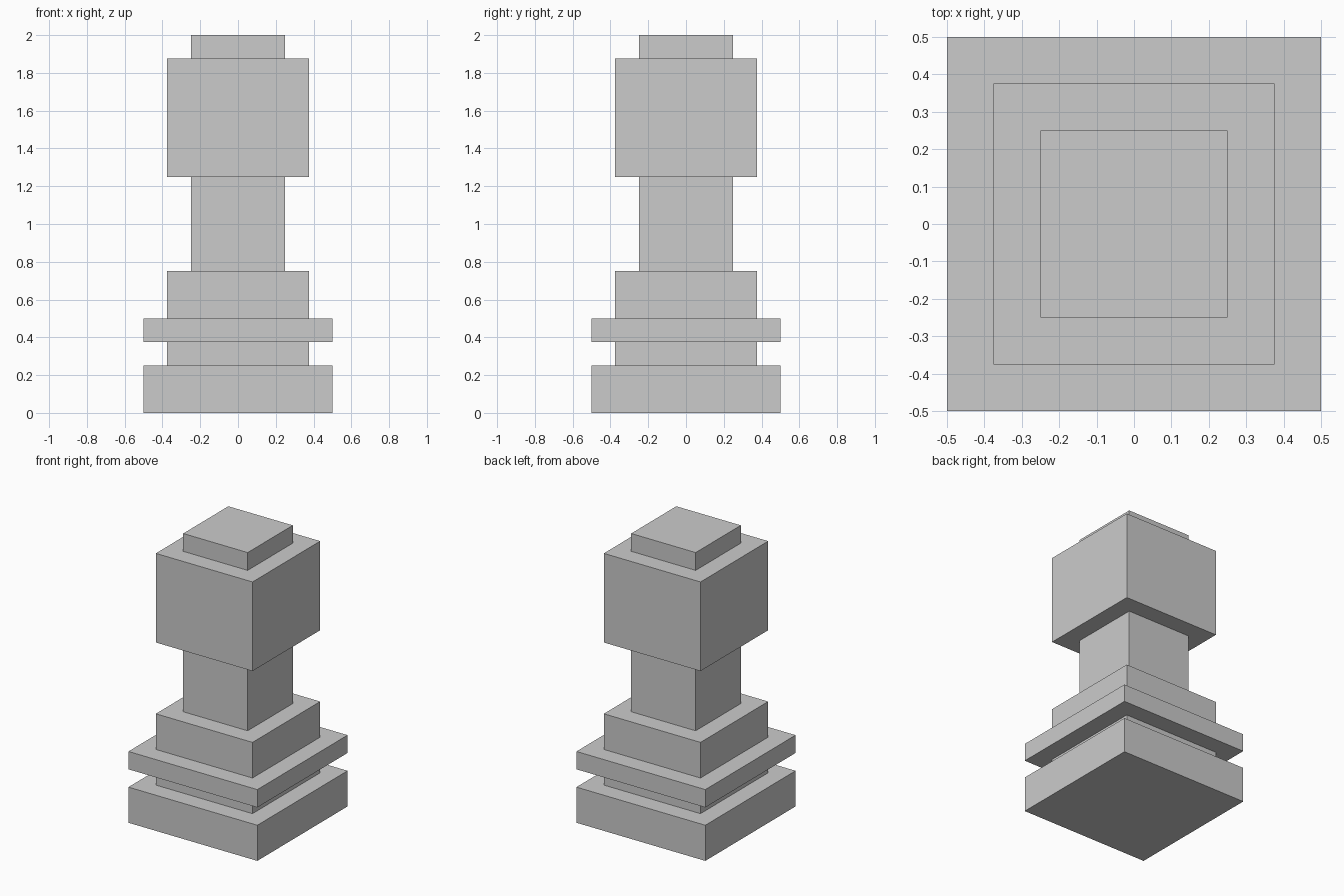
import bpy

if "Cube" in bpy.data.objects:
    bpy.data.objects.remove(bpy.data.objects["Cube"])

# Square tiers stacked from the ground up: (part name, width, height)
TIERS = [
    ("base_plinth", 1.0, 0.25),
    ("base_neck", 0.75, 0.125),
    ("base_collar", 1.0, 0.125),
    ("lower_block", 0.75, 0.25),
    ("column", 0.5, 0.5),
    ("head", 0.75, 0.625),
    ("top_cap", 0.5, 0.125),
]


def add_tier(name, width, height, z):
    """Add a square block whose underside sits at z."""
    bpy.ops.mesh.primitive_cube_add(size=1, location=(0, 0, z + height / 2))
    tier = bpy.context.object
    tier.name = name
    tier.scale = (width, width, height)
    bpy.ops.object.transform_apply(location=False, rotation=False, scale=True)


z = 0
for name, width, height in TIERS:
    add_tier(name, width, height, z)
    z += height
